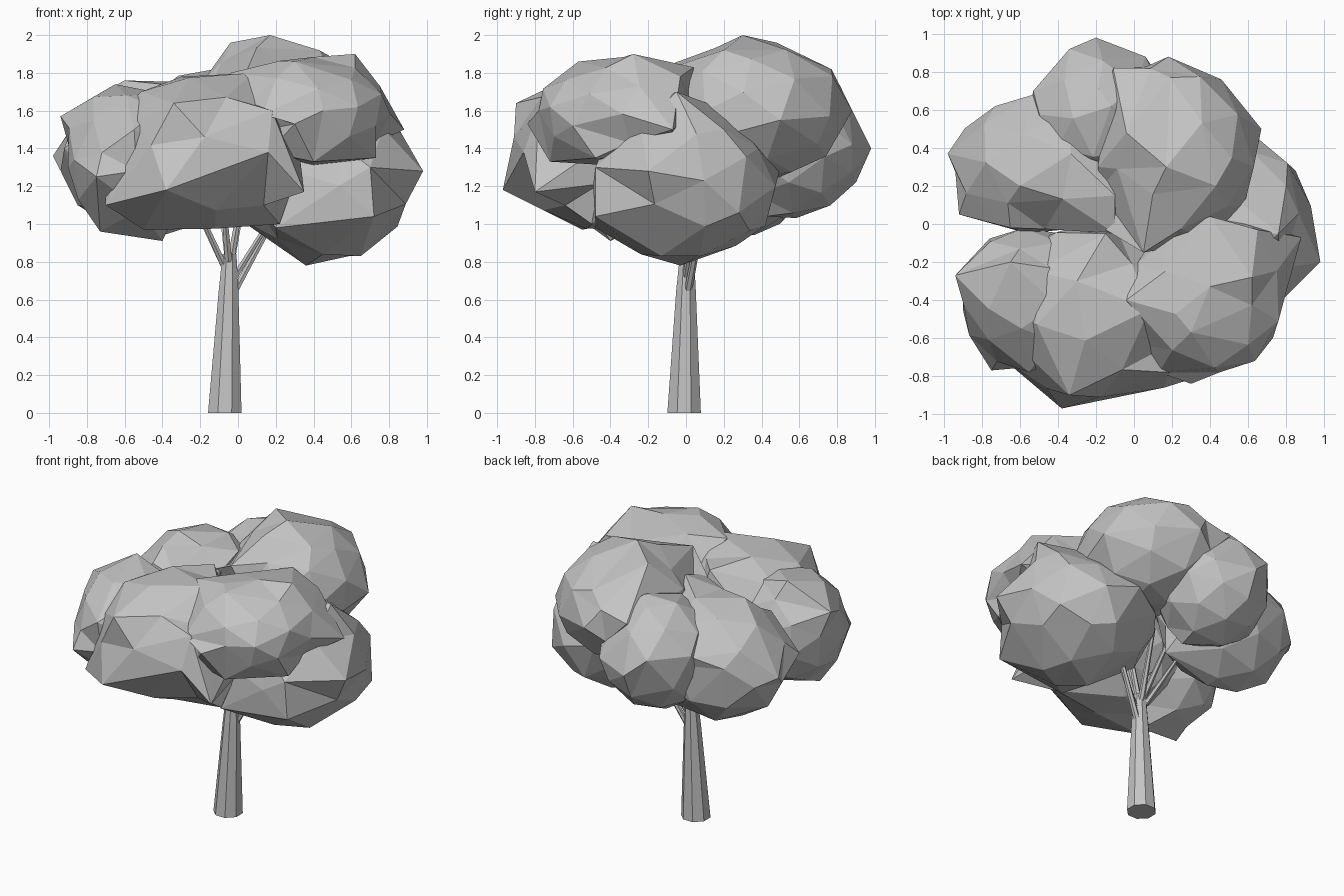
import bpy, bmesh, math, random
from mathutils import Vector, Euler

if "Cube" in bpy.data.objects:
    bpy.data.objects.remove(bpy.data.objects["Cube"])

random.seed(4)

def material(name, c):
    m = bpy.data.materials.new(name)
    m.diffuse_color = (c, c, c, 1)
    m.use_nodes = True
    m.node_tree.nodes["Principled BSDF"].inputs["Base Color"].default_value = m.diffuse_color
    return m

GREY = material("plain grey", 0.55)

def finish(bm, name):
    bmesh.ops.recalc_face_normals(bm, faces=bm.faces)
    me = bpy.data.meshes.new(name)
    bm.to_mesh(me)
    bm.free()
    me.materials.append(GREY)
    ob = bpy.data.objects.new(name, me)
    bpy.context.collection.objects.link(ob)
    return ob

def clump(name, centre, radii, corners):
    """Faceted leaf clump: an ellipsoid whose nearest points are pulled to given corners."""
    bm = bmesh.new()
    bmesh.ops.create_icosphere(bm, subdivisions=2, radius=1)
    rot = Euler([random.uniform(0, 3) for _ in range(3)]).to_matrix()
    c, r = Vector(centre), Vector(radii)
    unit = {}
    for v in bm.verts:
        d = (rot @ v.co).normalized()
        unit[v] = d
        v.co = c + Vector([d[i] * r[i] for i in range(3)]) * random.uniform(0.98, 1.03)
    for p in corners:
        p = Vector(p)
        d = Vector([(p[i] - c[i]) / r[i] for i in range(3)]).normalized()
        v = max(unit, key=lambda k: unit[k].dot(d))
        del unit[v]
        v.co = p
    # keep the remaining points inside the overall crown
    for v in unit:
        v.co = (max(-.95, min(.93, v.co.x)), max(-.92, min(.92, v.co.y)), min(1.95, v.co.z))
    # let loose points settle towards their pulled neighbours
    settled = {v: sum((e.other_vert(v).co for e in v.link_edges), Vector()) / len(v.link_edges)
               for v in unit}
    for v, avg in settled.items():
        out = (v.co - c).normalized()
        v.co = v.co + out * 0.35 * ((avg - v.co).dot(out) + 0.12 * (v.co - c).length)
    return finish(bm, name)

def limb(name, rings, sides):
    """Tapered limb through (x, y, z, radius) rings."""
    bm = bmesh.new()
    loops = []
    for x, y, z, r in rings:
        loops.append([bm.verts.new((x + r * math.cos(math.tau * (i + .5) / sides),
                                    y + r * math.sin(math.tau * (i + .5) / sides), z))
                      for i in range(sides)])
    for a, b in zip(loops, loops[1:]):
        for i in range(sides):
            j = (i + 1) % sides
            bm.faces.new((a[i], a[j], b[j], b[i]))
    bm.faces.new(loops[0])
    bm.faces.new(loops[-1])
    return finish(bm, name)

# Trunk
limb("trunk", [(-.07, -.01, 0, .096), (-.05, 0, .65, .056), (-.045, .005, .84, .04)], 8)

# Branches, fanning up into the leaf clumps
for i, (a, b) in enumerate([
        ((-.02, .01, .64), (.24, .1, 1.12)), ((-.03, .0, .7), (.22, .06, 1.1)),
        ((-.07, 0, .77), (-.23, -.1, 1.12)), ((-.07, .02, .77), (-.24, .14, 1.12)),
        ((-.05, -.02, .8), (-.08, -.16, 1.15)), ((-.04, .02, .78), (.04, .24, 1.2)),
        ((-.05, .02, .8), (-.1, .25, 1.2)), ((-.04, 0, .8), (.03, -.02, 1.2))]):
    limb(f"branch_{i + 1}", [(*a, .022), (*b, .014)], 6)

# Crown
clump("top_back_clump", (.22, .36, 1.6), (.43, .5, .38), [
    (.17, .3, 2.0), (-.04, .48, 1.96), (.43, .2, 1.92), (.05, -.15, 1.82), (.19, .77, 1.82),
    (.46, .76, 1.57), (.18, .88, 1.6), (.67, .5, 1.55), (-.11, .82, 1.68), (-.19, .3, 1.75),
    (.58, .1, 1.6), (-.15, -.03, 1.7)])
clump("front_right_clump", (.38, -.38, 1.6), (.42, .43, .29), [
    (.62, -.28, 1.9), (.4, .04, 1.83), (.65, -.03, 1.78), (.73, -.6, 1.52), (.45, -.78, 1.6),
    (.3, -.84, 1.53), (.13, -.78, 1.58), (-.04, -.4, 1.8), (.73, -.48, 1.35), (.88, -.07, 1.5),
    (.3, -.57, 1.86), (.16, -.7, 1.38), (.4, -.72, 1.33), (.4, -.4, 1.31)])
clump("low_right_clump", (.45, .01, 1.24), (.51, .5, .42), [
    (.98, -.2, 1.28), (.8, .2, 1.5), (.36, -.03, .78), (.65, -.13, .83), (.85, .28, 1.06),
    (.5, .42, .99), (.72, -.48, 1.04), (.7, -.48, 1.3), (.62, .38, 1.4), (.2, -.48, .98),
    (.0, 0, 1.03), (.76, -.05, 1.7), (.45, -.24, .84), (.05, .26, 1.15)])
clump("front_clump", (-.2, -.44, 1.38), (.52, .47, .42), [
    (-.38, -.97, 1.18), (.35, -.8, 1.17), (-.7, -.7, 1.1), (.08, -.45, 1.8), (-.34, -.9, 1.64),
    (.18, -.78, 1.6), (.16, -.86, 1.38), (.22, -.5, 1.0), (-.5, -.55, .97), (-.3, -.3, 1.78),
    (-.15, -.05, 1.74), (-.53, -.72, 1.55)])
clump("left_front_clump", (-.56, -.38, 1.35), (.37, .37, .39), [
    (-.94, -.27, 1.57), (-.75, -.77, 1.25), (-.73, -.45, .96), (-.4, -.4, .91),
    (-.65, -.2, 1.74), (-.9, -.45, 1.3), (-.55, -.78, 1.5)])
clump("left_back_clump", (-.48, .32, 1.36), (.47, .38, .42), [
    (-.98, .37, 1.36), (-.73, .62, 1.45), (-.53, .68, 1.5), (-.92, .05, 1.4), (-.6, .2, 1.76),
    (-.85, .3, 1.1), (-.4, .25, .94), (-.1, .15, 1.77), (-.1, -.05, 1.7), (-.65, -.02, 1.6),
    (-.05, .25, 1.05)])
clump("back_clump", (-.17, .56, 1.42), (.38, .37, .4), [
    (-.2, .98, 1.4), (-.34, .92, 1.52), (-.2, .9, 1.22), (-.53, .7, 1.52), (.06, .88, 1.42),
    (-.05, .42, 1.04), (-.12, .62, 1.82)])
